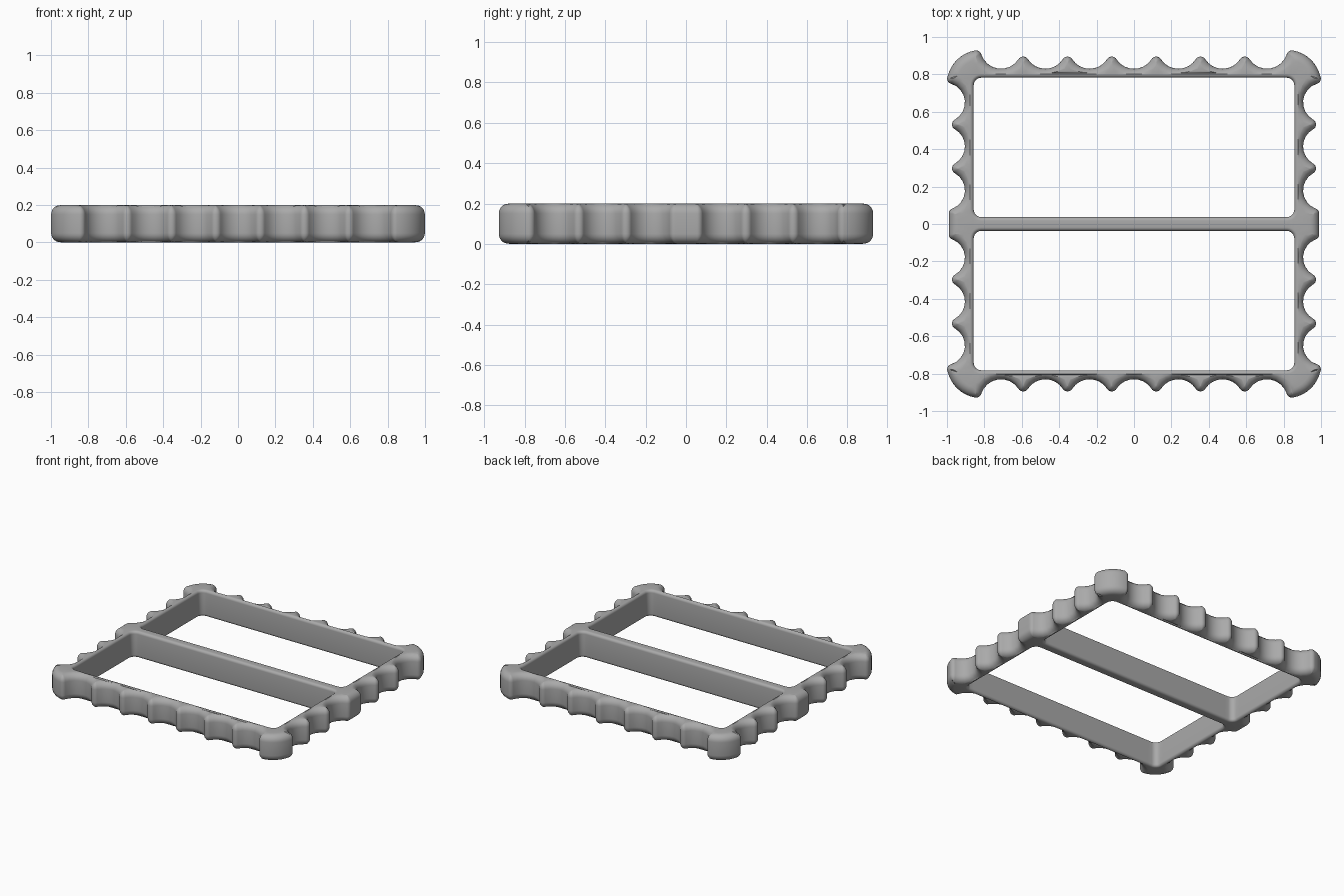
import bpy, bmesh, math
from mathutils import Vector

cube = bpy.data.objects.get("Cube")
if cube:
    bpy.data.objects.remove(cube)

HEIGHT = 0.2
STEPS = 6


def arc(centre, radius, a0, a1, n):
    """Points along the shorter way round from a0 to a1."""
    sweep = (a1 - a0 + math.pi) % (2 * math.pi) - math.pi
    return [centre + Vector((math.cos(a0 + sweep * i / n), math.sin(a0 + sweep * i / n))) * radius
            for i in range(n + 1)]


def contact(a, b):
    """Touching point of two circles (negative radius = notch)."""
    return a[0] + (b[0] - a[0]) * a[1] / (a[1] - b[1])


def quarter_outline():
    """Tangent circles from the middle of one side to the middle of the next."""
    tip, side_r, end_r = 0.03, -0.1045, -0.1105
    side_x, end_y = 1.0085, 0.9405
    chain = [(0.96, 0.0546, tip)]
    chain += [(side_x, 0.18, side_r), (0.943, 0.297, tip),
              (side_x, 0.415, side_r), (0.943, 0.532, tip), (side_x, 0.65, side_r)]
    # rounded corner lobe
    chain += [(0.969, 0.778, tip), (0.82, 0.75, 0.18), (0.845, 0.898, tip)]
    # scallops along the long edge
    pitch = 0.1185
    for k in range(6, -1, -1):
        chain.append((pitch * k, end_y, end_r) if k % 2 == 0 else (pitch * k, 0.865, tip))
    chain = [(Vector((x, y)), r) for x, y, r in chain]
    touch = [contact(a, b) for a, b in zip(chain, chain[1:])]
    touch = [Vector((0.99, 0.0546))] + touch + [Vector((0, end_y + end_r))]
    pts = [Vector((0.99, y)) for y in (0, 0.02, 0.04)]
    for (c, r), p, q in zip(chain, touch, touch[1:]):
        a0, a1 = (math.atan2(*(v - c).yx) for v in (p, q))
        for v in arc(c, abs(r), a0, a1, 8):
            if (v - pts[-1]).length > 0.002:
                pts.append(v)
    return pts


def mirrored_outline():
    q = quarter_outline()
    half = q + [Vector((-v.x, v.y)) for v in reversed(q[:-1])]
    return half + [Vector((v.x, -v.y)) for v in reversed(half[1:-1])]


def window(y0, y1):
    """Clockwise rounded rectangle, densely sampled."""
    x, r = 0.857, 0.04
    corners = [(x - r, y1 - r, 90), (x - r, y0 + r, 0),
               (r - x, y0 + r, -90), (r - x, y1 - r, 180)]
    raw = []
    for cx, cy, a in corners:
        raw += arc(Vector((cx, cy)), r, math.radians(a), math.radians(a - 90), 6)
    pts = []
    for p, q in zip(raw, raw[1:] + raw[:1]):
        n = max(1, round((q - p).length / 0.03))
        pts += [p.lerp(q, i / n) for i in range(n)]
    return pts


def inward(loop):
    """Unit normals pointing into the solid (left of travel)."""
    out = []
    for i in range(len(loop)):
        d = (loop[(i + 1) % len(loop)] - loop[i - 1]).normalized()
        out.append(Vector((-d.y, d.x)))
    return out


loops = [(mirrored_outline(), 0.05), (window(0.037, 0.782), 0.02), (window(-0.782, -0.037), 0.02)]
every_point = [p for loop, _ in loops for p in loop]

bm = bmesh.new()
caps = {1: [], -1: []}
for loop, radius in loops:
    normals = inward(loop)
    # room before the rounding would meet another edge
    room = []
    for p, n in zip(loop, normals):
        t = radius
        for q in every_point:
            d = q - p
            if d.dot(n) > 1e-4:
                t = min(t, 0.92 * d.length_squared / (2 * d.dot(n)))
        room.append(t)
    rings = []
    for side in (-1, 1):
        part = []
        for s in range(STEPS + 1):
            inset = radius * (1 - math.cos(math.pi / 2 * s / STEPS))
            ring = []
            for p, n, t in zip(loop, normals, room):
                d = min(inset, t * (0.94 + 0.06 * s / STEPS))
                drop = radius - math.sqrt(max(0, radius ** 2 - (radius - d) ** 2))
                v = p + n * d
                ring.append(bm.verts.new((v.x, v.y, HEIGHT / 2 + side * (HEIGHT / 2 - drop))))
            part.append(ring)
        rings += part[::-1] if side < 0 else part
    count = len(loop)
    for low, high in zip(rings, rings[1:]):
        for i in range(count):
            j = (i + 1) % count
            bm.faces.new((low[i], low[j], high[j], high[i]))
    for side, ring in ((-1, rings[0]), (1, rings[-1])):
        caps[side] += [bm.edges.get((ring[i], ring[(i + 1) % count])) for i in range(count)]

# flat top and underside with both windows left open
for side, edges in caps.items():
    bmesh.ops.triangle_fill(bm, use_beauty=True, edges=edges, normal=(0, 0, side))
bmesh.ops.recalc_face_normals(bm, faces=bm.faces)

mesh = bpy.data.meshes.new("scalloped_frame")
bm.to_mesh(mesh)
bm.free()
frame = bpy.data.objects.new("scalloped_frame", mesh)
bpy.context.collection.objects.link(frame)

grey = bpy.data.materials.new("plain_grey")
grey.use_nodes = True
colour = (0.4, 0.4, 0.4, 1)
grey.diffuse_color = colour
grey.node_tree.nodes["Principled BSDF"].inputs["Base Color"].default_value = colour
mesh.materials.append(grey)

bpy.context.view_layer.objects.active = frame
frame.select_set(True)
bpy.ops.object.shade_smooth_by_angle(angle=math.radians(35))
